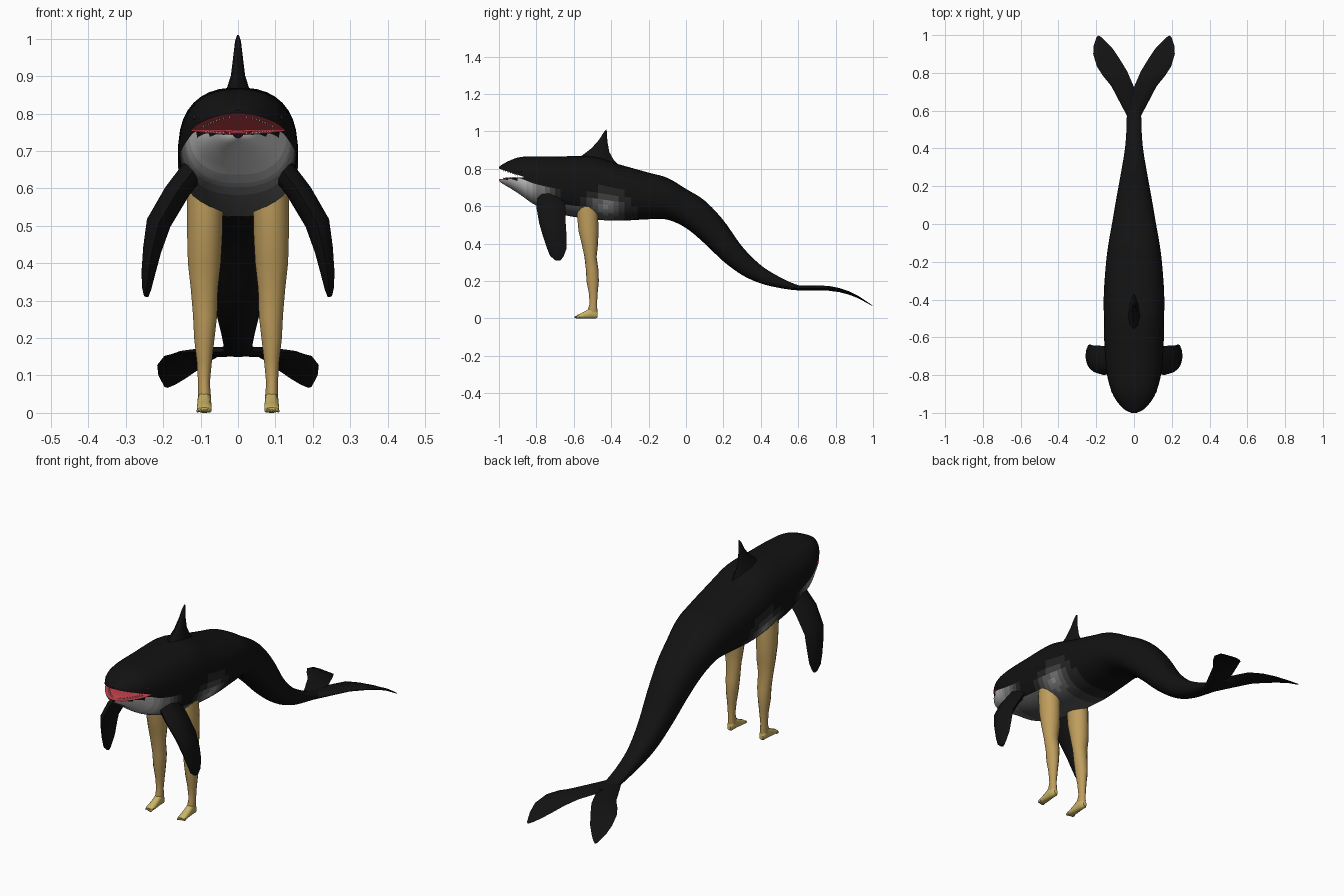
import bpy, bmesh, math
from mathutils import Vector

if "Cube" in bpy.data.objects:
    bpy.data.objects.remove(bpy.data.objects["Cube"])


def material(name, r, g, b):
    m = bpy.data.materials.new(name)
    m.diffuse_color = (r, g, b, 1)
    m.use_nodes = True
    m.node_tree.nodes["Principled BSDF"].inputs["Base Color"].default_value = m.diffuse_color
    return m


SHADES = 8
hide = [material(f"hide_{i}", *[0.006 + 0.6 * (i / (SHADES - 1)) ** 2] * 3) for i in range(SHADES)]
red = material("mouth_red", 0.55, 0.05, 0.07)
ivory = material("ivory", 0.6, 0.5, 0.38)
skin = material("skin", 0.52, 0.34, 0.11)
toe_skin = material("toe_skin", 0.58, 0.45, 0.13)
eye_mat = material("eye_dark", 0.02, 0.015, 0.015)


def finish(name, bm, mats):
    bmesh.ops.recalc_face_normals(bm, faces=bm.faces)
    me = bpy.data.meshes.new(name)
    bm.to_mesh(me)
    bm.free()
    for m in mats:
        me.materials.append(m)
    ob = bpy.data.objects.new(name, me)
    bpy.context.collection.objects.link(ob)
    return ob


def bridge(bm, rings):
    loops = [[bm.verts.new(p) for p in r] for r in rings]
    n = len(loops[0])
    for a, b in zip(loops, loops[1:]):
        for i in range(n):
            bm.faces.new((a[i], a[(i + 1) % n], b[(i + 1) % n], b[i]))
    bm.faces.new(loops[0])
    bm.faces.new(loops[-1])


def smooth_rings(rows, steps):
    """Catmull-Rom interpolation between cross-section rows."""
    rows = [Vector(r) for r in rows]
    out = []
    for i in range(len(rows) - 1):
        a, b, c, d = rows[max(i - 1, 0)], rows[i], rows[i + 1], rows[min(i + 2, len(rows) - 1)]
        for k in range(steps):
            t = k / steps
            out.append(0.5 * (2 * b + (c - a) * t + (2 * a - 5 * b + 4 * c - d) * t * t
                              + (3 * b - a - 3 * c + d) * t ** 3))
    return out + [rows[-1]]


def loft(name, rows, n, axis, mats, power=0.83):
    """rows: position on axis, low, high, centre x, half width."""
    rings = []
    for s, lo, hi, cx, hw in rows:
        ring = []
        for i in range(n):
            a = 2 * math.pi * (i + 0.5) / n
            c, d = math.cos(a), math.sin(a)
            x = cx + hw * math.copysign(abs(c) ** power, c)
            o = (lo + hi) / 2 + (hi - lo) / 2 * math.copysign(abs(d) ** power, d)
            ring.append((x, s, o) if axis == 'Y' else (x, o, s))
        rings.append(ring)
    bm = bmesh.new()
    bridge(bm, rings)
    return finish(name, bm, mats)


def fin(name, stations, normal, side=1):
    """stations: leading point, trailing point, half thickness."""
    prof = [(0, 0), (.12, .7), (.4, 1), (.75, .65), (1, 0), (.75, -.65), (.4, -1), (.12, -.7)]
    rings = []
    for lead, trail, th in stations:
        ring = [Vector(lead).lerp(Vector(trail), t) + Vector(normal).normalized() * h * th for t, h in prof]
        rings.append([(p.x * side, p.y, p.z) for p in ring])
    bm = bmesh.new()
    bridge(bm, rings)
    return finish(name, bm, [hide[0]])


def ball(name, loc, size, mat):
    bm = bmesh.new()
    bmesh.ops.create_uvsphere(bm, u_segments=12, v_segments=8, radius=1)
    for v in bm.verts:
        v.co = Vector((v.co.x * size[0], v.co.y * size[1], v.co.z * size[2])) + Vector(loc)
    return finish(name, bm, [mat])


# Body: y, bottom, top, half width
profile = [(-1.0, .735, .81, .02), (-.98, .72, .825, .056), (-.93, .69, .85, .097), (-.88, .657, .864, .121),
           (-.8, .603, .867, .143), (-.67, .556, .867, .156), (-.5, .53, .867, .16), (-.36, .522, .825, .16),
           (-.2, .53, .78, .148), (-.1, .528, .752, .135), (0, .483, .693, .117), (.1, .4, .63, .1),
           (.2, .305, .525, .082), (.3, .232, .385, .064), (.4, .187, .285, .048), (.5, .163, .222, .04),
           (.6, .15, .178, .036), (.68, .153, .171, .015)]
rows = smooth_rings([(y, b, t, 0, w) for y, b, t, w in profile], 5)
body = loft("body", rows, 36, 'Y', hide)

# Pale chin, belly and flank patches as graded shades
for f in body.data.polygons:
    x, y, z = f.center
    b = 0
    if z < .745 - max(0, y + .85) * .4:
        b = .95 * min(1, max(0, (-.66 - y) / .2))
    if f.normal.z < -.5 and y < -.25:
        b = max(b, .42 * min(1, (-.25 - y) / .15))
    if z < .72:
        b = max(b, .65 * math.exp(-((y + .43) / .1) ** 2 - ((z - .59) / .07) ** 2))
    f.material_index = min(SHADES - 1, round(b * (SHADES - 1)))

# Open mouth: wedge cut whose red faces stay behind
side_pts = [(-1.1, .737), (-.87, .754), (-.87, .758), (-1.1, .835)]
bm = bmesh.new()
bridge(bm, [[(x, y, z) for y, z in side_pts] for x in (-.3, .3)])
cutter = finish("mouth_cutter", bm, [red])
cutter.hide_render = True
mod = body.modifiers.new("mouth", 'BOOLEAN')
mod.operation, mod.object, mod.solver = 'DIFFERENCE', cutter, 'EXACT'
mod.material_mode = 'TRANSFER'
bpy.context.view_layer.objects.active = body
bpy.ops.object.modifier_apply(modifier=mod.name)
bpy.data.objects.remove(cutter)

# Tongue and rows of teeth
ball("tongue", (0, -.92, .748), (.045, .06, .007), red)
for label, up in (("upper_teeth", -1), ("lower_teeth", 1)):
    bm = bmesh.new()
    for s in (-1, 1):
        for i in range(9):
            t = i / 8
            y = -.975 + .075 * t
            x = s * (.022 + .07 * t ** .7)
            z = .758 + (-.87 - y) * .335 if up < 0 else .754 + (y + .87) * .074
            base = [bm.verts.new((x + .003 * a, y + .003 * b, z)) for a, b in ((-1, -1), (1, -1), (1, 1), (-1, 1))]
            tip = bm.verts.new((x, y, z + up * .008))
            bm.faces.new(base)
            for k in range(4):
                bm.faces.new((base[k], base[(k + 1) % 4], tip))
    finish(label, bm, [ivory])

# Dorsal fin
fin("dorsal_fin", [((0, -.60, .84), (0, -.33, .79), .05), ((0, -.555, .872), (0, -.385, .845), .032),
                   ((0, -.505, .91), (0, -.41, .89), .019), ((0, -.465, .955), (0, -.42, .945), .013),
                   ((0, -.44, .995), (0, -.423, .99), .008), ((0, -.428, 1.01), (0, -.424, 1.008), .003)], (1, 0, 0))


def tail_z(y):
    pts = [(.5, .165), (.6, .163), (.75, .163), (.82, .158), (.9, .128), (1.0, .066)]
    for (a, za), (b, zb) in zip(pts, pts[1:]):
        if y <= b:
            return za + (zb - za) * (y - a) / (b - a)


flukes = [(.03, .56, 0, .62, .012), (.065, .625, 0, .725, .014), (.12, .73, .037, .81, .013),
          (.165, .785, .075, .872, .011), (.197, .835, .11, .925, .009), (.216, .9, .145, .963, .006),
          (.213, .945, .168, .985, .004), (.198, .99, .187, .998, .002)]
pectoral = [((.11, -.79, .66), (.11, -.65, .66), .035), ((.16, -.8, .595), (.165, -.645, .59), .034),
            ((.21, -.785, .51), (.215, -.643, .505), .033), ((.228, -.765, .44), (.232, -.638, .43), .025),
            ((.238, -.745, .38), (.242, -.64, .37), .019), ((.243, -.727, .335), (.247, -.655, .33), .013),
            ((.245, -.7, .312), (.247, -.672, .31), .006)]
# Leg: z, back/front y limits, centre x, half width
leg = [(.6, -.585, -.475, .088, .049), (.55, -.582, -.47, .088, .049), (.47, -.575, -.468, .089, .048),
       (.4, -.558, -.47, .09, .045), (.33, -.543, -.478, .09, .037), (.26, -.535, -.468, .088, .033),
       (.2, -.532, -.466, .09, .028), (.14, -.52, -.472, .09, .021), (.08, -.515, -.476, .091, .016),
       (.045, -.525, -.474, .09, .018), (.015, -.525, -.474, .09, .016)]
# Foot: y, bottom, top, centre x, half width
foot = [(-.473, .006, .03, .09, .01), (-.482, 0, .045, .09, .016), (-.51, 0, .06, .09, .018),
        (-.535, 0, .042, .09, .019), (-.56, 0, .028, .09, .02), (-.58, 0, .02, .09, .02), (-.586, .003, .014, .09, .018)]

# Mirrored parts
for s, label in ((-1, "left"), (1, "right")):
    fin("fluke_" + label, [((a, b, tail_z(b)), (c, d, tail_z(d)), th) for a, b, c, d, th in flukes], (0, 0, 1), s)
    fin("flipper_" + label, pectoral, (.95, 0, .3), s)
    loft("leg_" + label, [(z, a, b, cx * s, w) for z, a, b, cx, w in leg], 14, 'Z', [skin], 1)
    loft("foot_" + label, [(y, a, b, cx * s, w) for y, a, b, cx, w in foot], 12, 'Y', [toe_skin])
    for i in range(5):
        r = .006 if i == 0 else .0045
        ball(f"toe_{label}_{i}", (s * (.076 + i * .0078), -.586 + i * .002, r + .001), (r * .85, .011, r), toe_skin)
    ball("eye_" + label, (s * .113, -.885, .79), (.008, .009, .007), eye_mat)

# Smooth shading
for ob in bpy.data.objects:
    ob.select_set(ob.type == 'MESH')
bpy.context.view_layer.objects.active = body
bpy.ops.object.shade_smooth_by_angle(angle=math.radians(40))
